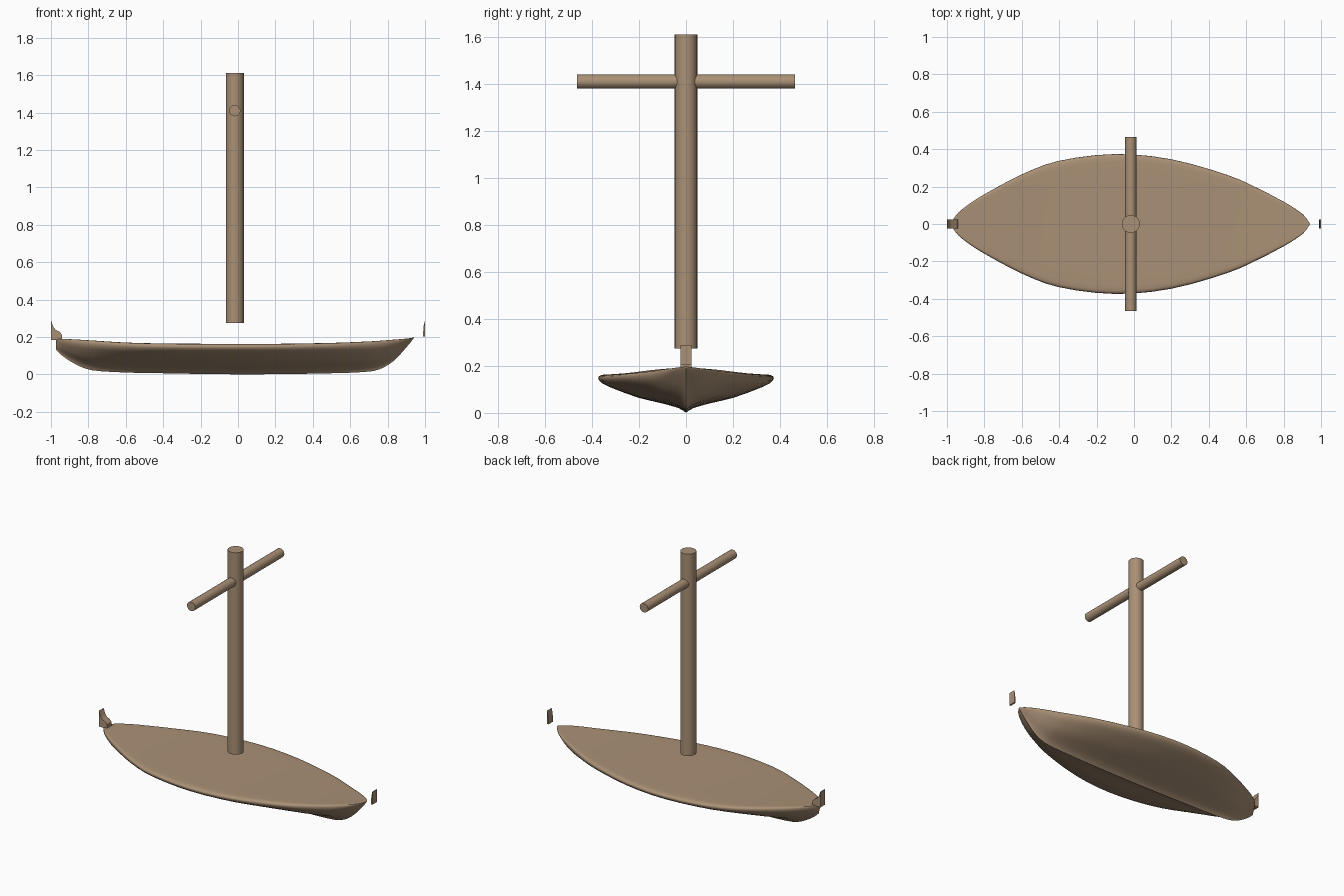
import bpy, bmesh, math
from mathutils import Vector

if "Cube" in bpy.data.objects:
    bpy.data.objects.remove(bpy.data.objects["Cube"])

wood = bpy.data.materials.new("wood")
wood.diffuse_color = (0.40, 0.28, 0.18, 1)
wood.use_nodes = True
wood.node_tree.nodes["Principled BSDF"].inputs["Base Color"].default_value = wood.diffuse_color


def finish(bm, name, angle=None):
    bmesh.ops.remove_doubles(bm, verts=bm.verts, dist=1e-5)
    bmesh.ops.recalc_face_normals(bm, faces=bm.faces)
    me = bpy.data.meshes.new(name)
    bm.to_mesh(me)
    bm.free()
    ob = bpy.data.objects.new(name, me)
    bpy.context.collection.objects.link(ob)
    me.materials.append(wood)
    if angle:
        bpy.ops.object.select_all(action='DESELECT')
        ob.select_set(True)
        bpy.context.view_layer.objects.active = ob
        bpy.ops.object.shade_smooth_by_angle(angle=math.radians(angle))
    return ob


def spline(pts, steps):
    """Catmull-Rom curve through the points."""
    pts = [Vector(p) for p in pts]
    out = []
    for i in range(len(pts) - 1):
        b, c = pts[i], pts[i + 1]
        a = pts[max(i - 1, 0)]
        d = pts[min(i + 2, len(pts) - 1)]
        for k in range(steps):
            t = k / steps
            out.append(0.5 * (2 * b + (c - a) * t + (2 * a - 5 * b + 4 * c - d) * t**2
                              + (3 * b - a - 3 * c + d) * t**3))
    return out + [pts[-1]]


# Hull: stations (x, half width, keel z, deck z) lofted with one cross-section
stations = [(-0.972, 0.015, 0.13, 0.187), (-0.94, 0.06, 0.10, 0.188),
            (-0.87, 0.115, 0.055, 0.184), (-0.78, 0.17, 0.022, 0.178),
            (-0.6, 0.265, 0.010, 0.167), (-0.4, 0.338, 0.006, 0.162),
            (-0.1, 0.374, 0.001, 0.160), (0.2, 0.346, 0.001, 0.160),
            (0.5, 0.262, 0.006, 0.165), (0.66, 0.192, 0.012, 0.171),
            (0.75, 0.146, 0.025, 0.176), (0.83, 0.102, 0.07, 0.183),
            (0.905, 0.05, 0.15, 0.191), (0.94, 0.002, 0.194, 0.198)]
section = [(0, 0), (0.08, 0.12), (0.27, 0.25), (0.54, 0.40), (0.80, 0.62),
           (0.95, 0.78), (1.0, 0.92), (0.97, 1.0), (0.88, 1.02), (0.5, 1.02), (0, 1.02)]
half = [(p.x, p.y) for p in spline(section, 2)]
ring = half + [(-y, z) for y, z in reversed(half[1:-1])]
bm = bmesh.new()
rings = []
for x, w, k, d in spline(stations, 3):
    rings.append([bm.verts.new((x, y * w, k + z * (d - k))) for y, z in ring])
n = len(ring)
for a, b in zip(rings, rings[1:]):
    for i in range(n):
        j = (i + 1) % n
        bm.faces.new((a[i], a[j], b[j], b[i]))
bm.faces.new(rings[0])
bm.faces.new(rings[-1])
finish(bm, "hull", 50)


# Mast and crossbeam
def pole(name, start, end, radius):
    s, e = Vector(start), Vector(end)
    bm = bmesh.new()
    bmesh.ops.create_cone(bm, cap_ends=True, segments=24, radius1=radius,
                          radius2=radius, depth=(e - s).length)
    rot = (e - s).to_track_quat('Z', 'Y').to_matrix()
    bmesh.ops.rotate(bm, verts=bm.verts, matrix=rot)
    bmesh.ops.translate(bm, verts=bm.verts, vec=(s + e) / 2)
    finish(bm, name, 30)


pole("mast", (-0.017, 0, 0.275), (-0.017, 0, 1.61), 0.048)
pole("yard", (-0.017, -0.465, 1.41), (-0.017, 0.465, 1.41), 0.03)


# Curved end posts at both tips
def end_post(name, profile, h=0.024):
    bm = bmesh.new()
    face = bm.faces.new([bm.verts.new((x, -h, z)) for x, z in profile])
    ext = bmesh.ops.extrude_face_region(bm, geom=[face])["geom"]
    verts = [v for v in ext if isinstance(v, bmesh.types.BMVert)]
    bmesh.ops.translate(bm, verts=verts, vec=(0, 2 * h, 0))
    finish(bm, name, 30)


end_post("left_end_post", [(-1, 0.185), (-0.94, 0.185), (-0.941, 0.212), (-0.955, 0.229),
                           (-0.975, 0.238), (-0.988, 0.255), (-1, 0.29)])
end_post("right_end_post", [(1, 0.203), (1, 0.29), (0.993, 0.262), (0.988, 0.203)])
